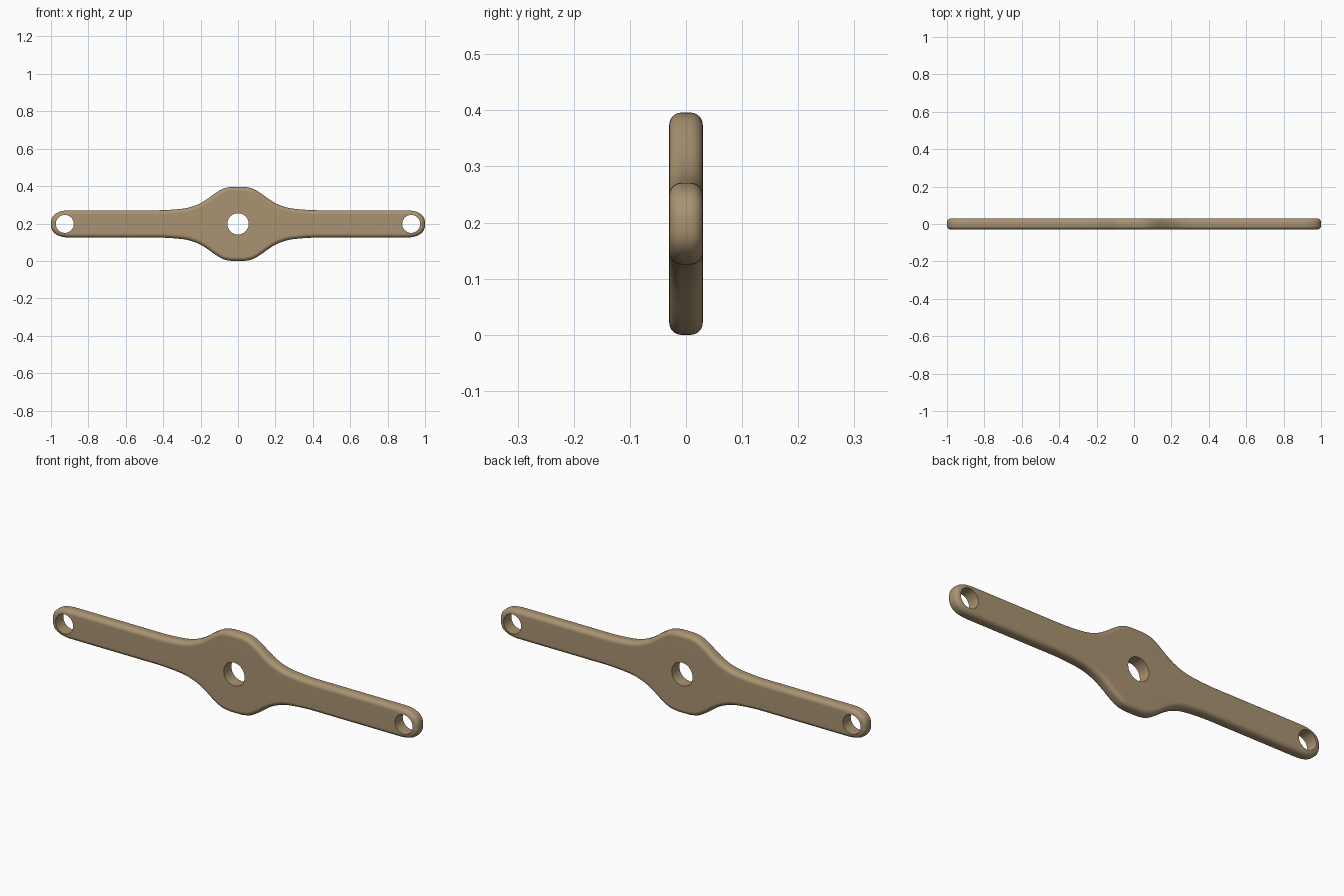
import bpy, bmesh, math
from mathutils import Vector
from mathutils.geometry import interpolate_bezier

if "Cube" in bpy.data.objects:
    bpy.data.objects.remove(bpy.data.objects["Cube"])

CZ, HALF_T = 0.198, 0.03          # centre height, half thickness
ROUND_IN, ROUND_Y = 0.022, 0.022  # edge rounding

# Quarter outline: hub shoulder flowing into the straight arm
hub = [(0, .198), (.04, .197), (.08, .188), (.12, .165), (.16, .136),
       (.20, .111), (.25, .091), (.30, .081), (.40, .0735), (.50, .073)]
P = [Vector(p) for p in hub]
quarter = []
for i in range(len(P) - 1):
    def tangent(j):
        if j in (0, len(P) - 1):
            return Vector((1, 0))
        d = P[j + 1] - P[j - 1]
        return d / d.x
    dx = (P[i + 1].x - P[i].x) / 3
    quarter += interpolate_bezier(P[i], P[i] + tangent(i) * dx,
                                  P[i + 1] - tangent(i + 1) * dx, P[i + 1], 5)[:-1]
quarter += [Vector((x, .073)) for x in (.5, .6, .7, .8)]
# Blunt rounded arm end
N = 16
for i in range(N + 1):
    a = math.pi / 2 * (1 - i / N)
    e = 2 / 2.5
    quarter.append(Vector((.89 + .11 * max(math.cos(a), 0) ** e,
                           .073 * max(math.sin(a), 0) ** e)))

# Mirror into the full loop
q = [Vector((v[0], v[1])) for v in quarter]
right = q + [Vector((v.x, -v.y)) for v in reversed(q[:-1])]
loop = right + [Vector((-v.x, v.y)) for v in reversed(right[1:-1])]
n = len(loop)


def inset(d):
    out = []
    for i, p in enumerate(loop):
        t = (loop[(i + 1) % n] - loop[i - 1]).normalized()
        out.append(p + Vector((t.y, -t.x)) * d)
    return out


bm = bmesh.new()


def ring(points, y):
    return [bm.verts.new((p.x, y, p.y + CZ)) for p in points]


def bridge(a, b):
    m = len(a)
    for i in range(m):
        bm.faces.new((a[i], a[(i + 1) % m], b[(i + 1) % m], b[i]))


# Rounded rim
S = 6
prof = []
for k in range(S + 1):
    a = math.pi / 2 * k / S
    prof.append((ROUND_IN * (1 - math.sin(a)), -HALF_T + ROUND_Y * (1 - math.cos(a))))
prof += [(d, -y) for d, y in reversed(prof)]
rings = [ring(inset(d), y) for d, y in prof]
for a, b in zip(rings, rings[1:]):
    bridge(a, b)

# Hub hole and two end holes
fronts, backs = [rings[0]], [rings[-1]]
for cx, r in ((0, .057), (-.926, .048), (.926, .048)):
    pts = [Vector((cx + r * math.cos(2 * math.pi * k / 48),
                   r * math.sin(2 * math.pi * k / 48))) for k in range(48)]
    f, b = ring(pts, -HALF_T), ring(pts, HALF_T)
    bridge(f, b)
    fronts.append(f)
    backs.append(b)

# Flat faces around the holes
for loops, ny in ((fronts, -1), (backs, 1)):
    edges = []
    for l in loops:
        for i in range(len(l)):
            edges.append(bm.edges.get((l[i - 1], l[i])))
    bmesh.ops.triangle_fill(bm, use_beauty=True, use_dissolve=False,
                            edges=edges, normal=(0, ny, 0))
bmesh.ops.recalc_face_normals(bm, faces=bm.faces[:])

me = bpy.data.meshes.new("lever_plate")
bm.to_mesh(me)
bm.free()
ob = bpy.data.objects.new("lever_plate", me)
bpy.context.collection.objects.link(ob)
mat = bpy.data.materials.new("tan")
mat.diffuse_color = (0.40, 0.29, 0.165, 1)
mat.use_nodes = True
mat.node_tree.nodes["Principled BSDF"].inputs["Base Color"].default_value = mat.diffuse_color
me.materials.append(mat)

bpy.context.view_layer.objects.active = ob
ob.select_set(True)
bpy.ops.object.shade_smooth_by_angle(angle=math.radians(40))
wn = ob.modifiers.new("flat_face_shading", 'WEIGHTED_NORMAL')
wn.keep_sharp = True
